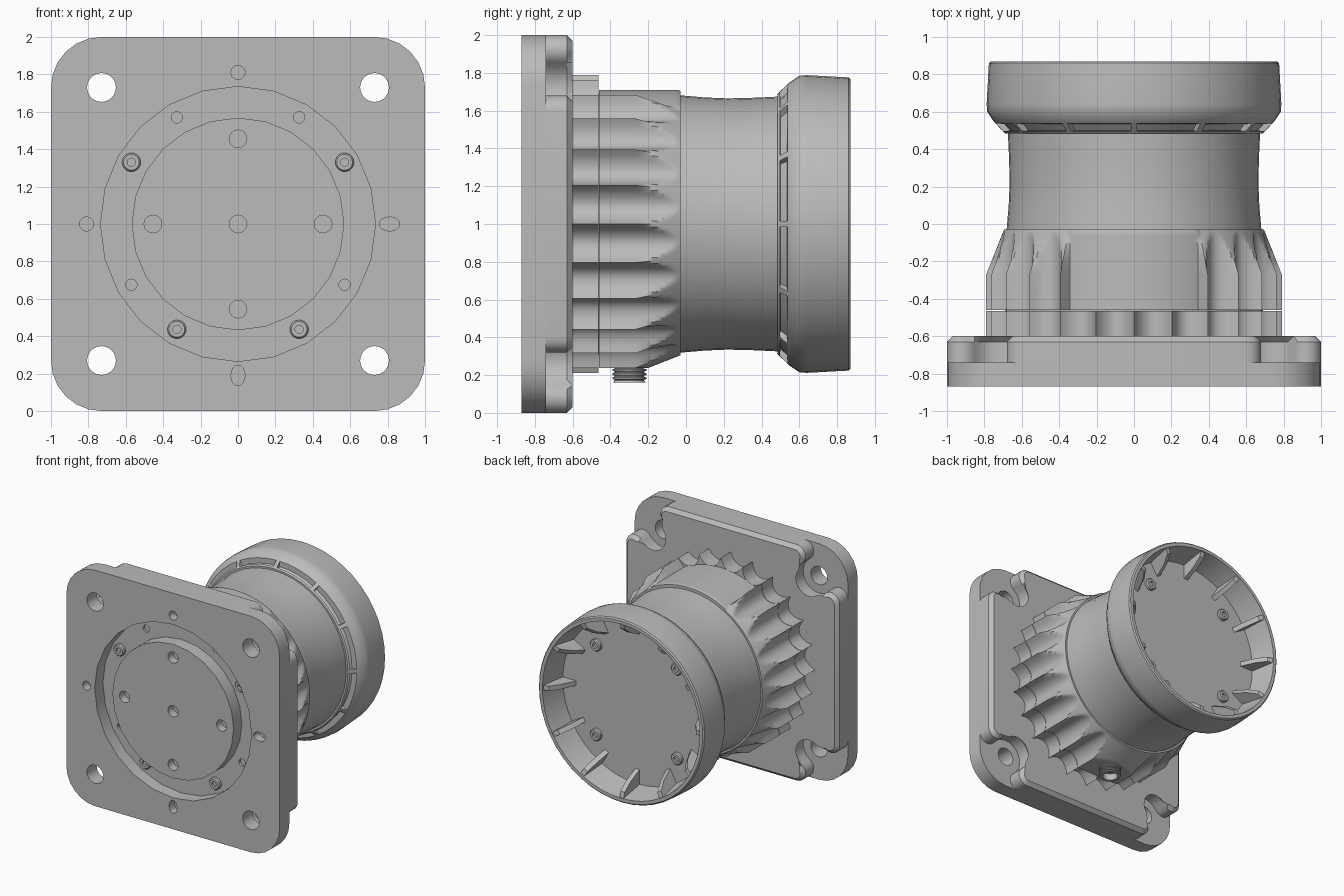
import bpy, bmesh
from math import sin, cos, radians, degrees, atan2, hypot, pi
from mathutils import Matrix, Vector

if "Cube" in bpy.data.objects:
    bpy.data.objects.remove(bpy.data.objects["Cube"])

grey = bpy.data.materials.new("plain grey metal")
grey.use_nodes = True
colour = (0.5, 0.5, 0.5, 1)
grey.diffuse_color = colour
grey.node_tree.nodes["Principled BSDF"].inputs["Base Color"].default_value = colour
parts = []


def finish(name, bm, loc=(0, 0, 1), rot=(0, 0, 0)):
    bmesh.ops.remove_doubles(bm, verts=bm.verts, dist=1e-5)
    bmesh.ops.recalc_face_normals(bm, faces=bm.faces)
    mesh = bpy.data.meshes.new(name)
    bm.to_mesh(mesh)
    bm.free()
    mesh.materials.append(grey)
    obj = bpy.data.objects.new(name, mesh)
    obj.location, obj.rotation_euler = loc, rot
    bpy.context.collection.objects.link(obj)
    parts.append(obj)
    return obj


def skin(rings, loop=False):
    """Join rings of points; close the ends, or join last ring to first."""
    bm = bmesh.new()
    vs = [[bm.verts.new(p) for p in ring] for ring in rings]
    n = len(vs[0])
    pairs = list(zip(vs, vs[1:])) + ([(vs[-1], vs[0])] if loop else [])
    for a, b in pairs:
        for j in range(n):
            k = (j + 1) % n
            bm.faces.new((a[j], a[k], b[k], b[j]))
    if not loop:
        bm.faces.new(vs[0])
        bm.faces.new(vs[-1])
    return bm


def polar(radius, y, n):
    """Ring round the y axis, radius given as a function of degrees."""
    ring = []
    for j in range(n):
        d = 360 * j / n
        r = radius(d)
        ring.append((r * cos(radians(d)), y, r * sin(radians(d))))
    return ring


def lathe(profile, n=48, loop=False):
    return skin([polar(lambda d: r, y, n) for r, y in profile], loop)


def slab(outline, y0, y1):
    return skin([[(x, y, z) for x, z in outline] for y in (y0, y1)])


def arc(cx, cz, r, a0, a1, steps):
    return [(cx + r * cos(radians(a0 + (a1 - a0) * i / steps)),
             cz + r * sin(radians(a0 + (a1 - a0) * i / steps))) for i in range(steps + 1)]


def four_way(quarter):
    """Repeat a quarter outline by quarter turns."""
    pts = []
    for _ in range(4):
        pts += quarter
        quarter = [(-z, x) for x, z in quarter]
    return pts


def cut(obj, cutter):
    mod = obj.modifiers.new("cut", 'BOOLEAN')
    mod.operation, mod.solver, mod.object = 'DIFFERENCE', 'EXACT', cutter
    bpy.context.view_layer.objects.active = obj
    bpy.ops.object.modifier_apply(modifier=mod.name)
    parts.remove(cutter)
    bpy.data.objects.remove(cutter)


def drills(name, holes):
    """Cutter of many pins: x, z, half width, half height, depth reached."""
    bm = bmesh.new()
    for x, z, rx, rz, end in holes:
        m = (Matrix.Translation((x, (end - 1) / 2, z)) @ Matrix.Diagonal((rx, 1, rz, 1))
             @ Matrix.Rotation(pi / 2, 4, 'X'))
        bmesh.ops.create_cone(bm, cap_ends=True, segments=24, radius1=1, radius2=1,
                              depth=end + 1, matrix=m)
    return finish(name, bm)


# Square mounting flange with ring groove and holes
flange = finish("flange", slab(four_way(arc(0.73, 0.73, 0.27, 0, 90, 6)), -0.87, -0.74))
cut(flange, finish("groove_cutter", lathe(
    [(0.735, -0.9), (0.735, -0.76), (0.568, -0.76), (0.568, -0.9)], 24, True)))
holes = [(sx * 0.73, sz * 0.73, 0.077, 0.077, -0.7) for sx in (-1, 1) for sz in (-1, 1)]
holes += [(x, z, 0.047, 0.047, -0.8) for x, z in
          ((0, 0), (0.455, 0), (-0.455, 0), (0, 0.455), (0, -0.455))]
holes += [(0, 0.81, 0.037, 0.037, -0.8), (-0.81, 0, 0.037, 0.037, -0.8),
          (0.81, 0, 0.055, 0.037, -0.8), (0, -0.81, 0.037, 0.055, -0.8)]
for s in (-1, 1):
    holes += [(s * 0.327, 0.57, 0.03, 0.03, -0.7), (s * 0.57, -0.325, 0.03, 0.03, -0.7)]
cut(flange, drills("hole_cutter", holes))

# Raised back of the flange, with a curved pocket round each corner hole
quarter = arc(0.92, 0.60, 0.08, 0, 145.6, 7)
quarter += arc(0.73, 0.73, 0.15, -34.4, -235.6, 12)[1:]
quarter += arc(0.60, 0.92, 0.08, -55.6, 90, 7)[1:]
bm = slab(four_way(quarter), -0.74, -0.60)
rim = [e for e in bm.edges if all(v.co.y > -0.61 for v in e.verts)]
bmesh.ops.bevel(bm, geom=rim, offset=0.03, segments=1, affect='EDGES')
finish("flange_back", bm)


# Fluted heat sink: full ring, then a tapering housing
def flute(d):
    u = (d % 15 - 7.5) / 7.5
    return 0.79 - 0.09 * max(0, 1 - u * u) ** 0.7


def cone(y):
    return 0.79 if y < -0.27 else 0.79 - 0.095 * (y + 0.27) / 0.24


def housing_radius(d, y):
    if abs(d - 90) < 29.5:
        return min(0.71, cone(y) + 0.01)
    if abs(d - 270) < 15:
        return min(0.763 / cos(radians(d - 270)), cone(y))
    return min(flute(d), cone(y))


finish("fin_ring", skin([polar(flute, y, 288) for y in (-0.61, -0.464)]))
levels = [-0.46] + [-0.27 + 0.24 * i / 16 for i in range(17)]
finish("fin_housing", skin([polar(lambda d: housing_radius(d, y), y, 288) for y in levels]))
finish("fin_seam", lathe([(0.69, -0.47), (0.69, -0.45)]))

# Slightly waisted barrel
finish("barrel", lathe([(0.682, -0.04), (0.67, 0.1), (0.665, 0.22), (0.668, 0.35), (0.675, 0.5)]))

# Open rear cap with recessed slots round its shoulder
bm = lathe([(0.6, 0.485), (0.69, 0.485), (0.75, 0.548), (0.785, 0.6), (0.788, 0.64),
            (0.776, 0.86), (0.766, 0.87), (0.738, 0.87), (0.70, 0.65), (0.001, 0.65)])
bmesh.ops.recalc_face_normals(bm, faces=bm.faces)
groups = {}
for f in bm.faces:
    c = f.calc_center_median()
    if 0.5 < c.y < 0.54 and hypot(c.x, c.z) > 0.65:
        groups.setdefault(int(degrees(atan2(c.z, c.x)) % 360 // 30), []).append(f)
for group in groups.values():
    bmesh.ops.inset_region(bm, faces=group, thickness=0.016, use_even_offset=True)
    bmesh.ops.inset_region(bm, faces=group, thickness=0.001, use_even_offset=True)
    for v in {v for f in group for v in f.verts}:
        v.co.x *= 0.94
        v.co.z *= 0.94
finish("rear_cap", bm)

# Blades inside the cap
bm = bmesh.new()
blade = ((0.745, 0.862), (0.69, 0.85), (0.63, 0.77), (0.57, 0.64), (0.72, 0.64))
for i in range(12):
    turn = Matrix.Rotation(radians(30 * i), 3, 'Y')
    sides = [[bm.verts.new(turn @ Vector((r, y, t))) for r, y in blade] for t in (-0.02, 0.02)]
    bm.faces.new(sides[0])
    bm.faces.new(sides[1])
    for j in range(5):
        k = (j + 1) % 5
        bm.faces.new((sides[0][j], sides[0][k], sides[1][k], sides[1][j]))
finish("cap_blades", bm)

# Socket screws in the front groove and on the cap floor
screw = [(0.05, 0.01), (0.05, -0.02), (0.042, -0.03), (0.022, -0.03), (0.022, -0.01), (0.001, -0.01)]
for s in (-1, 1):
    for x, z in ((0.57, 0.33), (0.327, -0.563)):
        finish("groove_screw", lathe(screw, 20), (s * x, -0.76, 1 + z))
    for t in (-1, 1):
        finish("cap_screw", lathe(screw, 20), (s * 0.38, 0.65, 1 + t * 0.38), (0, 0, pi))

# Threaded connector underneath
thread = [(0.075, 0.1), (0.075, -0.005)]
for i in range(3):
    y = -0.005 - 0.022 * i
    thread += [(0.09, y - 0.004), (0.09, y - 0.012), (0.078, y - 0.016), (0.078, y - 0.02)]
thread += [(0.085, -0.078), (0.06, -0.078), (0.06, -0.02), (0.001, -0.02)]
finish("connector", lathe(thread, 24), (0, -0.3, 0.24), (pi / 2, 0, 0))

# Smooth shading with sharp edges kept
bpy.ops.object.select_all(action='DESELECT')
for obj in parts:
    obj.select_set(True)
bpy.context.view_layer.objects.active = parts[0]
bpy.ops.object.shade_smooth_by_angle(angle=radians(32))
